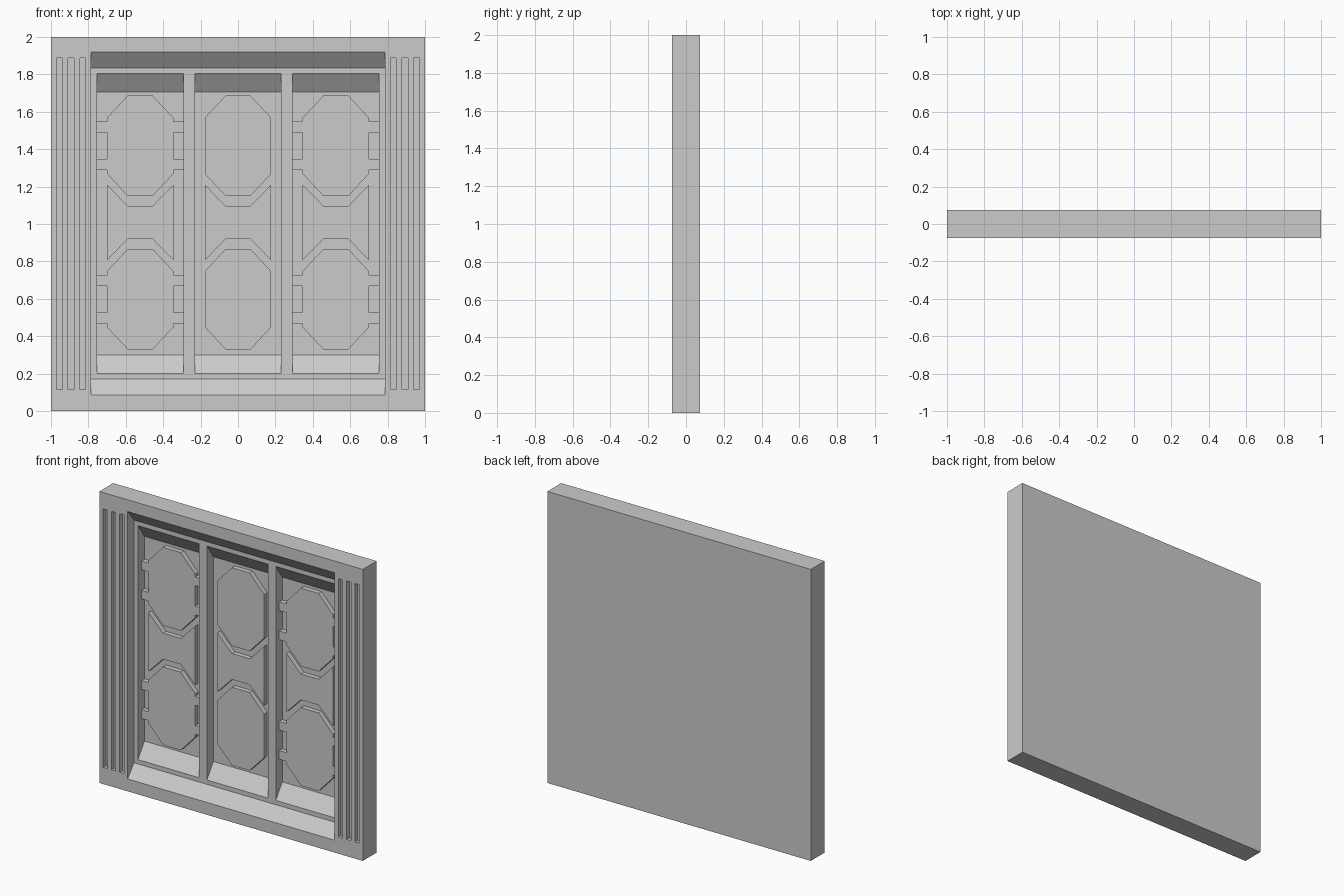
import bpy
import bmesh

if "Cube" in bpy.data.objects:
    bpy.data.objects.remove(bpy.data.objects["Cube"], do_unlink=True)

FRONT, BACK = -0.075, 0.075
STEP = FRONT + 0.068      # level of the mullions
FLOOR = FRONT + 0.138     # floor of the bays
PLATE = FRONT + 0.105     # face of the raised plates
BAY_HALF = 0.231
BAYS = (-0.523, 0, 0.523)

grey = bpy.data.materials.new("light grey metal")
grey.use_nodes = True
colour = (0.6, 0.6, 0.6, 1)
grey.diffuse_color = colour
grey.node_tree.nodes["Principled BSDF"].inputs["Base Color"].default_value = colour


def prism(name, points, offset):
    """Extrude a flat outline by an offset vector."""
    bm = bmesh.new()
    face = bm.faces.new([bm.verts.new(p) for p in points])
    new = bmesh.ops.extrude_face_region(bm, geom=[face])["geom"]
    bmesh.ops.translate(bm, vec=offset, verts=[v for v in new if isinstance(v, bmesh.types.BMVert)])
    bmesh.ops.recalc_face_normals(bm, faces=bm.faces)
    mesh = bpy.data.meshes.new(name)
    bm.to_mesh(mesh)
    bm.free()
    mesh.materials.append(grey)
    obj = bpy.data.objects.new(name, mesh)
    bpy.context.collection.objects.link(obj)
    return obj


def plate(name, outline, front, back):
    """Plate from an x, z outline."""
    return prism(name, [(x, front, z) for x, z in outline], (0, back - front, 0))


def box(name, x0, x1, z0, z1, front, back):
    return plate(name, [(x0, z0), (x1, z0), (x1, z1), (x0, z1)], front, back)


def sloped_recess(name, x, half, low, high, slope, start, end):
    """Cutter with sloped sill and head and straight sides."""
    profile = [(FRONT - 0.05, low), (start, low), (end, low + slope),
               (end, high - slope), (start, high), (FRONT - 0.05, high)]
    return prism(name, [(x - half, y, z) for y, z in profile], (2 * half, 0, 0))


def cut(body, cutter):
    cutter.hide_render = True
    mod = body.modifiers.new("cut", "BOOLEAN")
    mod.operation = "DIFFERENCE"
    mod.solver = "EXACT"
    mod.object = cutter
    bpy.context.view_layer.update()
    graph = bpy.context.evaluated_depsgraph_get()
    mesh = bpy.data.meshes.new_from_object(body.evaluated_get(graph))
    body.modifiers.clear()
    body.data = mesh
    bpy.data.objects.remove(cutter, do_unlink=True)


# Wall slab with the large recess and three bays
wall = box("wall_panel", -1, 1, 0, 2, FRONT, BACK)
cut(wall, sloped_recess("recess_cutter", 0, 0.785, 0.085, 1.92, 0.085, FRONT, STEP))
for x in BAYS:
    cut(wall, sloped_recess("bay_cutter", x, BAY_HALF, 0.2, 1.805, 0.1, STEP, FLOOR))

# Three upright grooves on each side
for side in (-1, 1):
    for x in (0.83, 0.893, 0.955):
        c = side * x
        cut(wall, box("groove_cutter", c - 0.0155, c + 0.0155, 0.115, 1.887, FRONT - 0.05, FRONT + 0.03))
wall.data.name = "wall_panel"

# Raised plates inside the bays
HALF, FLAT = 0.177, 0.067
for bay, x in zip(("right", "middle", "left"), BAYS):
    for level, z in (("lower", 0.598), ("upper", 1.418)):
        right = [(HALF, z - 0.15), (HALF, z + 0.15), (FLAT, z + 0.268)]
        left = [(-FLAT, z + 0.268), (-HALF, z + 0.15), (-HALF, z - 0.15)]
        outline = right + left + [(-FLAT, z - 0.268), (FLAT, z - 0.268)]
        plate(f"{bay}_{level}_octagon", [(x + a, b) for a, b in outline], PLATE, FLOOR + 0.004)
        # Short tabs joining the outer octagons to the bay walls
        if x:
            for dz in (-0.1, 0.1):
                for s in (-1, 1):
                    a, b = sorted((x + s * HALF, x + s * BAY_HALF))
                    box(f"{bay}_{level}_tab", a, b, z + dz - 0.03, z + dz + 0.03, PLATE, FLOOR + 0.004)
    # Waisted plate between the octagons
    top = [(HALF, 1.21), (FLAT, 1.097), (-FLAT, 1.097), (-HALF, 1.21)]
    bottom = [(a, 2.016 - b) for a, b in reversed(top)]
    plate(f"{bay}_centre_plate", [(x + a, b) for a, b in top + bottom], PLATE, FLOOR + 0.004)
